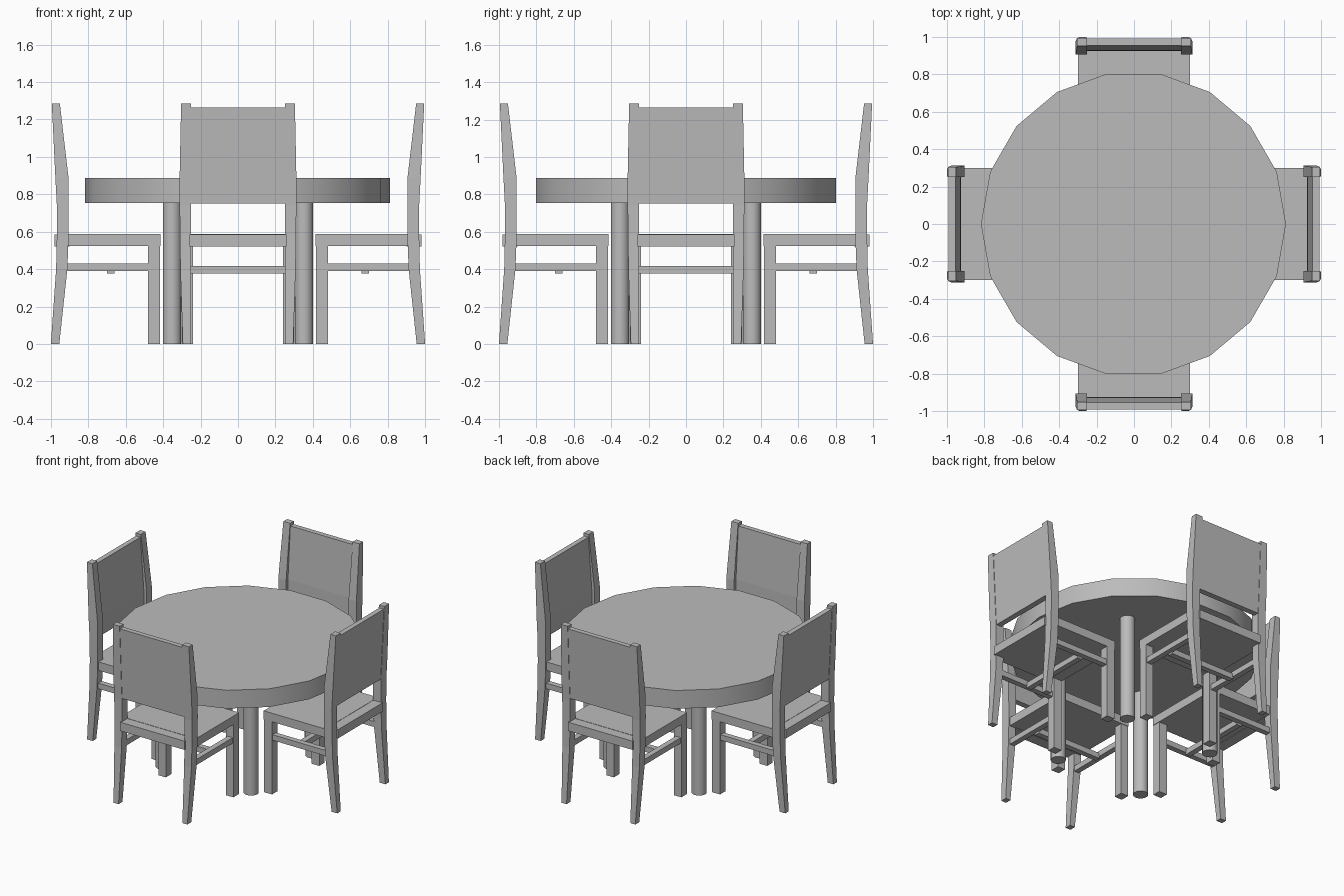
import bpy, bmesh
from math import pi
from mathutils import Matrix

cube = bpy.data.objects.get("Cube")
if cube:
    bpy.data.objects.remove(cube, do_unlink=True)

# Single flat finish
grey = bpy.data.materials.new("plain_grey")
grey.use_nodes = True
COLOUR = (0.5, 0.5, 0.5, 1)
grey.diffuse_color = COLOUR
grey.node_tree.nodes["Principled BSDF"].inputs["Base Color"].default_value = COLOUR


def finish(name, bm):
    bmesh.ops.recalc_face_normals(bm, faces=bm.faces)
    mesh = bpy.data.meshes.new(name)
    bm.to_mesh(mesh)
    bm.free()
    mesh.materials.append(grey)
    obj = bpy.data.objects.new(name, mesh)
    bpy.context.collection.objects.link(obj)
    return obj


def loft(name, sections, turn):
    """Stack rectangles (z, x0, x1, inner, outer); distances run outward along -y."""
    bm = bmesh.new()
    rings = []
    for z, x0, x1, inner, outer in sections:
        corners = ((x0, -outer), (x1, -outer), (x1, -inner), (x0, -inner))
        rings.append([bm.verts.new((x, y, z)) for x, y in corners])
    for low, high in zip(rings, rings[1:]):
        for i in range(4):
            j = (i + 1) % 4
            bm.faces.new((low[i], low[j], high[j], high[i]))
    bm.faces.new(rings[0][::-1])
    bm.faces.new(rings[-1])
    bm.transform(turn)
    return finish(name, bm)


def box(name, x0, x1, inner, outer, z0, z1, turn):
    return loft(name, [(z, x0, x1, inner, outer) for z in (z0, z1)], turn)


def cylinder(name, radius, sides, x, y, z0, z1):
    bm = bmesh.new()
    bmesh.ops.create_cone(bm, cap_ends=True, segments=sides, radius1=radius,
                          radius2=radius, depth=z1 - z0,
                          matrix=Matrix.Translation((x, y, (z0 + z1) / 2))
                          @ Matrix.Rotation(pi / 2, 4, "Z"))
    obj = finish(name, bm)
    bpy.ops.object.select_all(action="DESELECT")
    obj.select_set(True)
    bpy.context.view_layer.objects.active = obj
    bpy.ops.object.shade_smooth_by_angle(angle=pi / 5)


# Rear post: height, near edge, far edge, inner face, outer face
POST = [(0, 0.255, 0.295, 0.955, 1.0),
        (0.40, 0.25, 0.308, 0.912, 0.972),
        (0.58, 0.25, 0.31, 0.905, 0.968),
        (0.74, 0.25, 0.312, 0.905, 0.968),
        (0.89, 0.25, 0.312, 0.906, 0.976),
        (1.285, 0.25, 0.304, 0.952, 0.995)]


def chair(prefix, angle):
    turn = Matrix.Rotation(angle, 4, "Z")
    # Mirrored legs and side stretchers
    for side, s in (("left", 1), ("right", -1)):
        post = [(z, s * a, s * b, i, o) for z, a, b, i, o in POST]
        loft(f"{prefix}_{side}_rear_post", post, turn)
        box(f"{prefix}_{side}_front_leg", s * 0.24, s * 0.3, 0.418, 0.482, 0, 0.53, turn)
        box(f"{prefix}_{side}_stretcher", s * 0.255, s * 0.295, 0.48, 0.93, 0.39, 0.43, turn)
    # Seat, rail behind it and cross stretcher
    box(f"{prefix}_seat", -0.3, 0.3, 0.415, 0.908, 0.525, 0.587, turn)
    box(f"{prefix}_seat_rail", -0.258, 0.258, 0.9, 0.98, 0.522, 0.585, turn)
    box(f"{prefix}_cross_stretcher", -0.26, 0.26, 0.66, 0.70, 0.376, 0.416, turn)
    # Backrest panel follows the bend of the posts
    loft(f"{prefix}_backrest", [(0.752, -0.255, 0.255, 0.925, 0.966),
                                (0.89, -0.255, 0.255, 0.928, 0.973),
                                (1.265, -0.255, 0.255, 0.955, 0.991)], turn)


for n, place in enumerate(("front", "left", "back", "right")):
    chair(f"{place}_chair", n * pi / 2)

# Round table on four diagonal legs
cylinder("table_top", 0.815, 18, -0.003, 0, 0.755, 0.887)
for sx in (-1, 1):
    for sy in (-1, 1):
        cylinder(f"table_{'left' if sx > 0 else 'right'}_{'back' if sy > 0 else 'front'}_leg",
                 0.05, 16, sx * 0.352, sy * 0.352, 0, 0.76)
